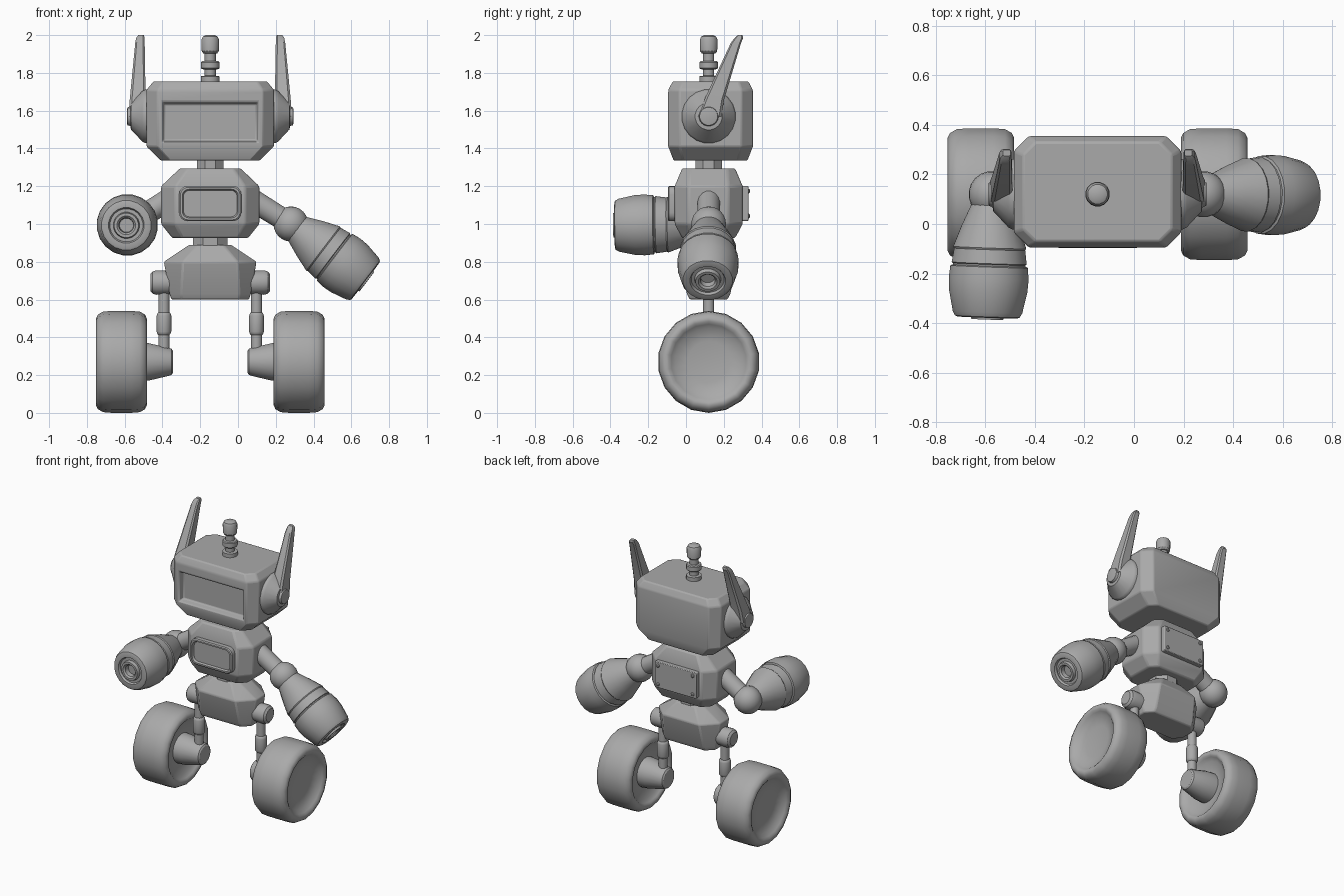
import bpy, bmesh, math
from mathutils import Vector, Matrix

if "Cube" in bpy.data.objects:
    bpy.data.objects.remove(bpy.data.objects["Cube"])

CX, CY = -0.147, 0.12          # body axis

grey = bpy.data.materials.new("grey_metal")
grey.diffuse_color = (0.4, 0.4, 0.4, 1)
grey.use_nodes = True
grey.node_tree.nodes["Principled BSDF"].inputs["Base Color"].default_value = grey.diffuse_color


def finish(name, bm, mat=Matrix(), angle=32, bevel=0):
    bmesh.ops.recalc_face_normals(bm, faces=bm.faces)
    me = bpy.data.meshes.new(name)
    bm.to_mesh(me)
    bm.free()
    me.transform(mat)
    if mat.determinant() < 0:
        me.flip_normals()
    me.materials.append(grey)
    me.shade_smooth()
    me.set_sharp_from_angle(angle=math.radians(angle))
    ob = bpy.data.objects.new(name, me)
    bpy.context.collection.objects.link(ob)
    if bevel:
        m = ob.modifiers.new("soft_edges", 'BEVEL')
        m.width, m.segments, m.limit_method = bevel, 2, 'ANGLE'
        m.angle_limit = math.radians(25)
    return ob


def lathe(name, profile, origin, direction, segs=24, angle=32):
    """Spin (distance, radius) points about an axis."""
    bm = bmesh.new()
    rings = []
    for t, r in profile:
        if r == 0:
            rings.append([bm.verts.new((0, 0, t))])
        else:
            rings.append([bm.verts.new((r * math.cos(a), r * math.sin(a), t))
                          for a in [2 * math.pi * (i + 0.5) / segs for i in range(segs)]])
    for a, b in zip(rings, rings[1:]):
        for i in range(segs):
            j = (i + 1) % segs
            if len(a) == 1:
                bm.faces.new((a[0], b[i], b[j]))
            elif len(b) == 1:
                bm.faces.new((a[i], a[j], b[0]))
            else:
                bm.faces.new((a[i], a[j], b[j], b[i]))
    for ring in (rings[0], rings[-1]):
        if len(ring) > 1:
            bm.faces.new(ring)
    q = Vector(direction).to_track_quat('Z', 'Y').to_matrix().to_4x4()
    return finish(name, bm, Matrix.Translation(origin) @ q, angle)


def loft_bm(rings, n=2):
    """Stack rectangles (cx, cy, z, half x, half y, corner) with cut corners."""
    bm = bmesh.new()
    loops = []
    for cx, cy, z, hx, hy, c in rings:
        loop = []
        for k, (sx, sy) in enumerate([(1, 1), (-1, 1), (-1, -1), (1, -1)]):
            for i in range(n):
                a = math.pi / 2 * (k + i / (n - 1))
                loop.append(bm.verts.new((cx + sx * (hx - c) + c * math.cos(a),
                                          cy + sy * (hy - c) + c * math.sin(a), z)))
        loops.append(loop)
    for a, b in zip(loops, loops[1:]):
        for i in range(len(a)):
            j = (i + 1) % len(a)
            bm.faces.new((a[i], a[j], b[j], b[i]))
    bm.faces.new(loops[0])
    bm.faces.new(loops[-1])
    bmesh.ops.recalc_face_normals(bm, faces=bm.faces)
    return bm


BODY = Matrix.Translation((CX, CY, 0))

# Head with recessed screen
bm = loft_bm([(0, .01, 1.335, .26, .195, .05), (0, .01, 1.41, .3375, .224, .06),
              (0, .01, 1.71, .3375, .224, .06), (0, .01, 1.755, .30, .20, .05)])
front = min((f for f in bm.faces if f.normal.y < -.9), key=lambda f: f.calc_center_median().y)
bmesh.ops.inset_individual(bm, faces=[front], thickness=.015)
for v in front.verts:
    v.co.x = math.copysign(.255, v.co.x)
    v.co.z = 1.645 if v.co.z > 1.55 else 1.433
bmesh.ops.inset_individual(bm, faces=[front], thickness=.014)
for v in front.verts:
    v.co.y += .04
finish("head", bm, BODY, bevel=.008)

# Top antenna
lathe("top_antenna", [(1.74, .05), (1.782, .05), (1.785, .03), (1.818, .03), (1.82, .045), (1.826, .05),
                      (1.856, .05), (1.862, .045), (1.864, .03), (1.902, .03), (1.904, .038), (1.915, .046),
                      (1.975, .048), (1.992, .04), (2.0, .025), (2.0, 0)], (CX, CY, 0), (0, 0, 1), 16)

# Neck and waist
lathe("neck", [(1.28, .075), (1.35, .075)], (CX, CY, 0), (0, 0, 1), 8)
lathe("waist", [(.86, .098), (.95, .098)], (CX, CY, 0), (0, 0, 1), 8)

# Torso
bm = loft_bm([(0, 0, .925, .20, .14, .05), (0, 0, 1.0, .26, .18, .075),
              (0, 0, 1.2, .26, .18, .075), (0, 0, 1.295, .16, .14, .04)])
finish("torso", bm, BODY, bevel=.01)

# Chest panel with raised rim, and back plate with screws
toward_front = Matrix.Rotation(math.pi / 2, 4, 'X')
bm = loft_bm([(0, 0, -.02, .165, .093, .045), (0, 0, .03, .165, .093, .045),
              (0, 0, .036, .158, .086, .040), (0, 0, .036, .148, .076, .035),
              (0, 0, .022, .142, .070, .032)], 5)
finish("chest_panel", bm, Matrix.Translation((CX, -.06, 1.108)) @ toward_front)
bm = loft_bm([(0, 0, -.33, .165, .093, .006), (0, 0, -.27, .165, .093, .006)])
finish("back_plate", bm, Matrix.Translation((CX, 0, 1.108)) @ toward_front, bevel=.004)
for sx in (-1, 1):
    for sz in (-1, 1):
        lathe("back_screw", [(0, .013), (.006, .012), (.01, .007), (.01, 0)],
              (CX + sx * .137, .328, 1.108 + sz * .066), (0, 1, 0), 10)

# Pelvis
bm = loft_bm([(0, 0, .60, .205, .10, .05), (0, 0, .63, .215, .115, .06),
              (0, 0, .80, .245, .15, .10), (0, 0, .89, .11, .09, .04)])
finish("pelvis", bm, BODY, bevel=.008)

# Paired parts
for s, side in ((-1, "left"), (1, "right")):
    out = (s, 0, 0)

    # Ear hub and swept ear fin
    lathe(side + "_ear_hub", [(.30, .143), (.345, .143), (.36, .135), (.415, .075), (.42, .072), (.422, .052),
                              (.438, .048), (.44, .04), (.44, 0)], (CX, CY, 1.57), out, 20)
    bm = loft_bm([(.385, .005, 1.57, .048, .062, .012), (.384, .03, 1.66, .042, .052, .012),
                  (.372, .145, 1.96, .025, .027, .008), (.37, .16, 1.985, .022, .023, .008),
                  (.366, .167, 2.0, .015, .012, .004)])
    finish(side + "_ear_fin", bm, BODY @ Matrix.Diagonal((s, 1, 1, 1)))

    # Upper arm and elbow ball
    elbow = Vector((CX + s * .427, CY, 1.0))
    shoulder = Vector((CX + s * .20, CY, 1.14))
    lathe(side + "_upper_arm", [(0, .062), ((elbow - shoulder).length, .058)],
          shoulder, elbow - shoulder, 16)
    lathe(side + "_elbow", [(-.093 * math.cos(math.pi * i / 12),
                             .093 * math.sin(math.pi * i / 12) if 0 < i < 12 else 0)
                            for i in range(13)], elbow, (0, 0, 1), 20)

    # Forearm barrel: left one points forward, right one down and out
    aim = (-.035, -1, -.014) if s < 0 else (.795, -.01, -.605)
    lathe(side + "_forearm", [(.03, .075), (.06, .088), (.13, .118), (.215, .149), (.222, .145), (.278, .153),
                              (.282, .148), (.288, .148), (.292, .158), (.34, .163), (.39, .16), (.475, .142),
                              (.493, .132), (.497, .122), (.497, .095), (.483, .088), (.483, .07),
                              (.505, .065), (.505, .05), (.495, .04), (.465, .037), (.465, 0)],
          elbow, aim, 20)

    # Hip joint, leg strut, axle
    lathe(side + "_hip", [(.19, .062), (.285, .066), (.305, .06), (.317, .045), (.317, 0)],
          (CX, CY, .69), out, 16)
    lathe(side + "_leg", [(.25, .03), (.412, .03), (.418, .036), (.43, .04), (.515, .04), (.527, .036),
                          (.532, .03), (.70, .03)], (CX + s * .245, CY, 0), (0, 0, 1), 12)
    lathe(side + "_axle", [(.198, 0), (.198, .06), (.205, .07), (.22, .075), (.325, .10), (.40, .105)],
          (CX, CY, .27), out, 20)

    # Wheel with dished sides
    lathe(side + "_wheel", [(.385, 0), (.38, .11), (.365, .18), (.348, .205), (.338, .215), (.336, .23), (.345, .25),
                            (.372, .266), (.42, .27), (.52, .27), (.568, .266), (.595, .25), (.605, .23),
                            (.602, .215), (.592, .20), (.572, .18), (.56, .11), (.555, 0)],
          (CX, CY, .27), out, 18, 40)
